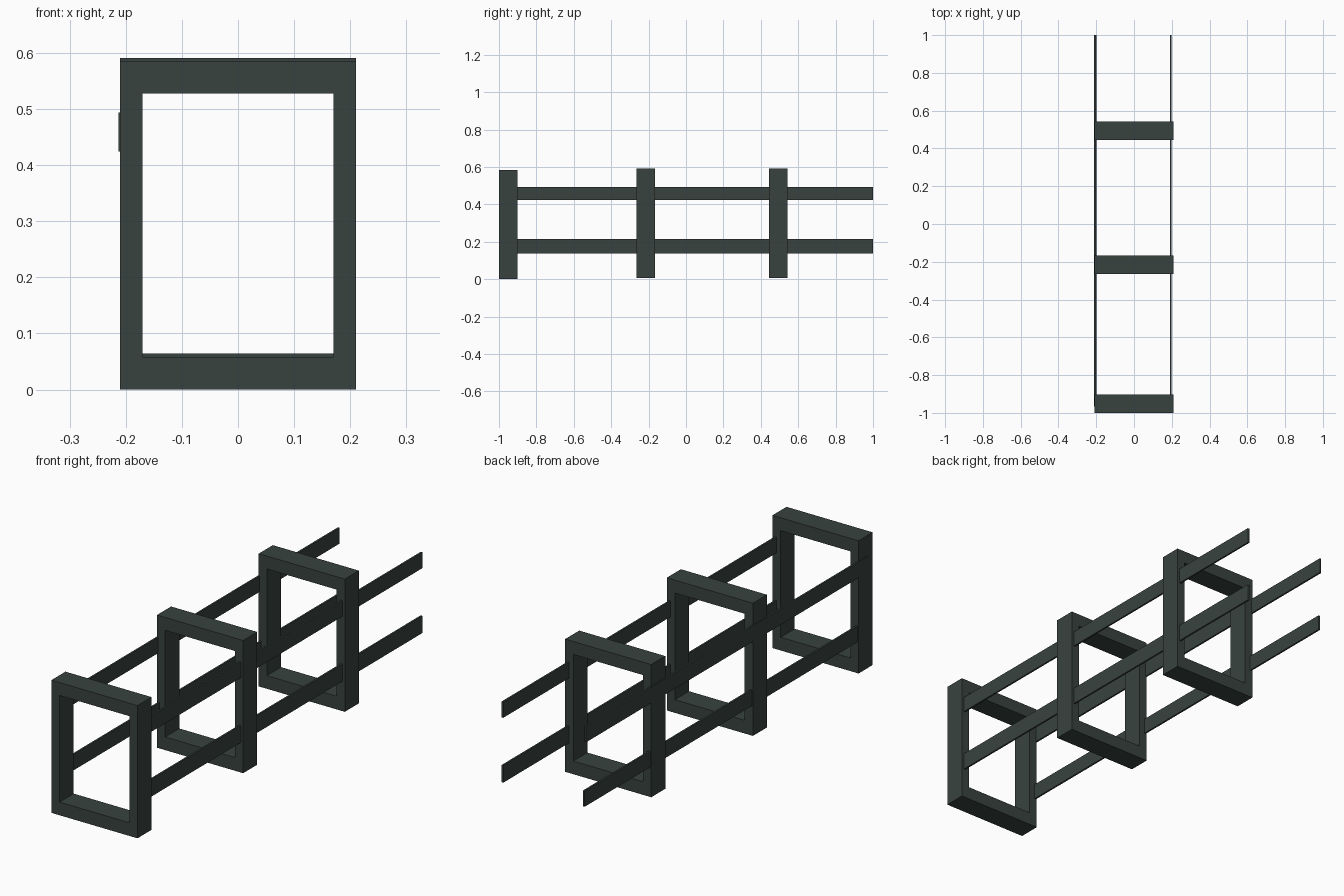
import bpy, bmesh

if "Cube" in bpy.data.objects:
    bpy.data.objects.remove(bpy.data.objects["Cube"])

paint = bpy.data.materials.new("dark_green_grey")
paint.diffuse_color = (0.04, 0.055, 0.05, 1)
paint.use_nodes = True
paint.node_tree.nodes["Principled BSDF"].inputs["Base Color"].default_value = paint.diffuse_color


def finish(name, bm):
    bmesh.ops.recalc_face_normals(bm, faces=bm.faces)
    mesh = bpy.data.meshes.new(name)
    bm.to_mesh(mesh)
    bm.free()
    mesh.materials.append(paint)
    obj = bpy.data.objects.new(name, mesh)
    bpy.context.collection.objects.link(obj)
    return obj


def rect(bm, x, z0, z1, y):
    return [bm.verts.new((px, y, pz)) for px, pz in
            ((-x, z0), (x, z0), (x, z1), (-x, z1))]


def frame(name, y0, y1, lift):
    # rectangular hoop: flat ring extruded along y
    bm = bmesh.new()
    outer = rect(bm, 0.21, lift, 0.585 + lift, y0)
    inner = rect(bm, 0.17, 0.058 + lift, 0.528 + lift, y0)
    ring = []
    for i in range(4):
        j = (i + 1) % 4
        ring.append(bm.faces.new((outer[i], outer[j], inner[j], inner[i])))
    ext = bmesh.ops.extrude_face_region(bm, geom=ring, use_keep_orig=True)
    verts = [g for g in ext["geom"] if isinstance(g, bmesh.types.BMVert)]
    bmesh.ops.translate(bm, verts=verts, vec=(0, y1 - y0, 0))
    return finish(name, bm)


def rail(name, x0, x1, z0, z1, y0=-0.965, y1=1.0):
    bm = bmesh.new()
    bmesh.ops.create_cube(bm, size=1)
    bmesh.ops.scale(bm, verts=bm.verts, vec=(x1 - x0, y1 - y0, z1 - z0))
    bmesh.ops.translate(bm, verts=bm.verts,
                        vec=((x0 + x1) / 2, (y0 + y1) / 2, (z0 + z1) / 2))
    return finish(name, bm)


# Three upright frames
frame("front_frame", -1.0, -0.902, 0.0)
frame("middle_frame", -0.264, -0.166, 0.006)
frame("rear_frame", 0.444, 0.542, 0.006)

# Four long flat rails
rail("left_upper_rail", -0.213, -0.205, 0.424, 0.494)
rail("left_lower_rail", -0.206, -0.198, 0.138, 0.208)
rail("right_upper_rail", 0.191, 0.199, 0.424, 0.494)
rail("right_lower_rail", 0.191, 0.199, 0.138, 0.214)
